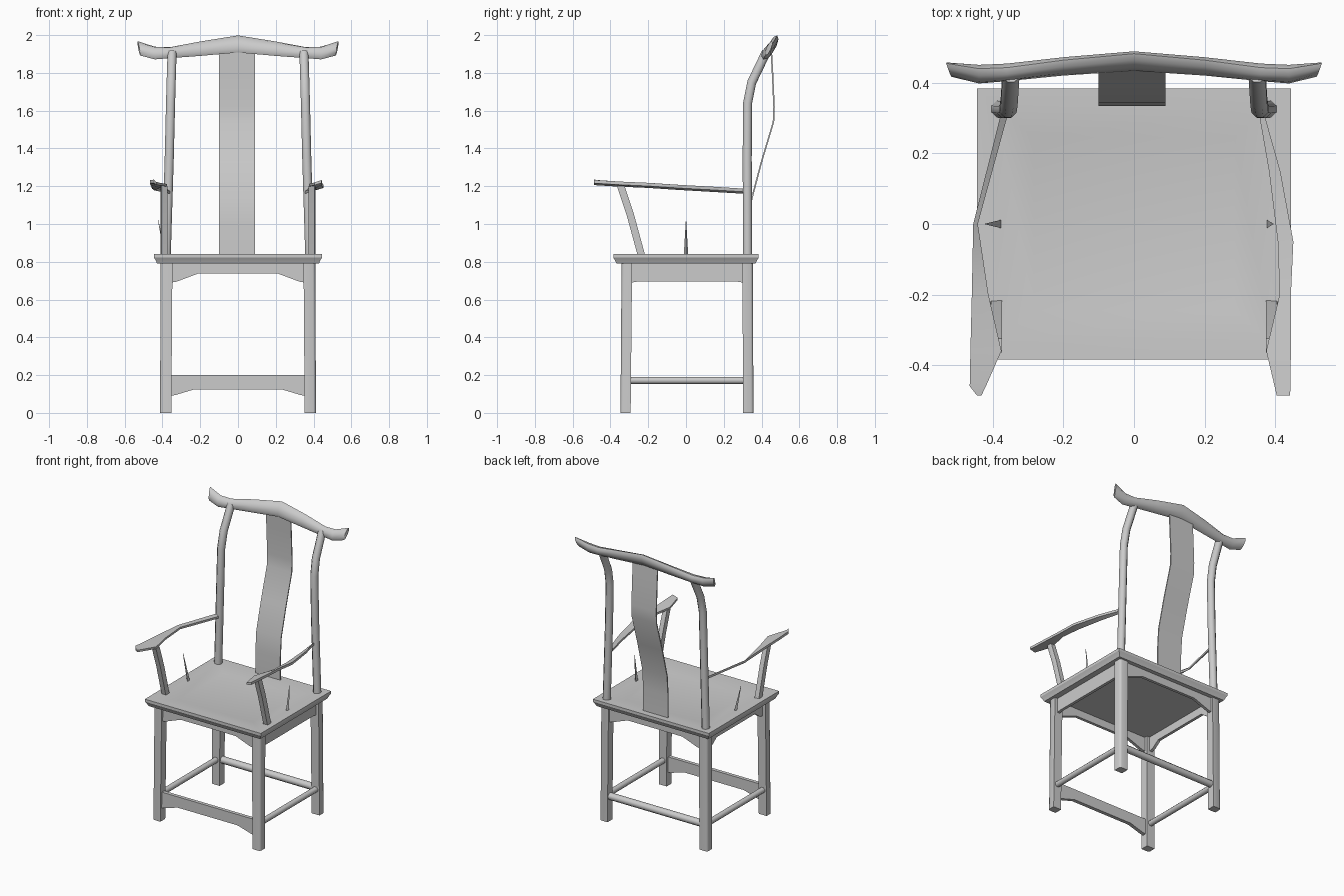
import bpy, bmesh, math
from mathutils import Vector

if "Cube" in bpy.data.objects:
    bpy.data.objects.remove(bpy.data.objects["Cube"])

wood = bpy.data.materials.new("light_grey")
wood.diffuse_color = (0.6, 0.6, 0.6, 1)
wood.use_nodes = True
wood.node_tree.nodes["Principled BSDF"].inputs["Base Color"].default_value = wood.diffuse_color


def finish(name, bm, smooth=35):
    bmesh.ops.recalc_face_normals(bm, faces=bm.faces)
    me = bpy.data.meshes.new(name)
    bm.to_mesh(me)
    bm.free()
    ob = bpy.data.objects.new(name, me)
    bpy.context.collection.objects.link(ob)
    me.materials.append(wood)
    bpy.ops.object.select_all(action='DESELECT')
    ob.select_set(True)
    bpy.context.view_layer.objects.active = ob
    bpy.ops.object.shade_smooth_by_angle(angle=math.radians(smooth))
    return ob


def loft(name, rings, smooth=50):
    """Skin a list of equal-length point rings and cap both ends."""
    bm = bmesh.new()
    rows = [[bm.verts.new(p) for p in r] for r in rings]
    n = len(rows[0])
    for a, b in zip(rows, rows[1:]):
        for i in range(n):
            bm.faces.new((a[i], a[(i + 1) % n], b[(i + 1) % n], b[i]))
    bm.faces.new(rows[0][::-1])
    bm.faces.new(rows[-1])
    return finish(name, bm, smooth)


def rod(name, points, radius, sides=8):
    """Round bar through points, with rings square to the path."""
    pts = [Vector(p) for p in points]
    rings = []
    for i, p in enumerate(pts):
        t = (pts[min(i + 1, len(pts) - 1)] - pts[max(i - 1, 0)]).normalized()
        u = t.cross(Vector((0, 0, 1)) if abs(t.z) < 0.7 else Vector((0, 1, 0))).normalized()
        v = t.cross(u)
        ang = [2 * math.pi * (k + 0.5) / sides for k in range(sides)]
        rings.append([p + radius * (math.cos(a) * u + math.sin(a) * v) for a in ang])
    return loft(name, rings)


def board(name, outline, thick, place):
    """Extrude a 2D outline (u, z); place maps (u, depth, z) to space."""
    return loft(name, [[place(u, d, z) for u, z in outline]
                       for d in (-thick / 2, thick / 2)], 30)


def arch(half, top, mid, foot, inner):
    """Rail outline whose lower edge drops to brackets at both ends."""
    return [(-half, top), (half, top), (half, foot), (half - 0.03, foot + 0.005),
            (inner, mid), (-inner, mid), (-half + 0.03, foot + 0.005), (-half, foot)]


def rect(x, y, z):
    return [(-x, -y, z), (x, -y, z), (x, y, z), (-x, y, z)]


# Seat: moulded edge with a shallow dished top
loft("seat", [rect(0.428, 0.368, 0.79), rect(0.436, 0.376, 0.808), rect(0.445, 0.385, 0.822),
              rect(0.445, 0.385, 0.84), rect(0.39, 0.335, 0.84), rect(0.285, 0.245, 0.822)], 30)

for s, side in ((-1, "left"), (1, "right")):
    # Square lower legs with softened outer corner
    for f, end, y0, y1 in ((-1, "front", -0.32, -0.313), (1, "back", 0.33, 0.326)):
        rings = []
        for z, x, y, h in ((0, 0.383, y0, 0.03), (0.8, 0.378, y1, 0.031)):
            k = 0.55 * h
            loop = [(-h, -h), (h, -h), (h, k), (0.85 * h, 0.85 * h), (k, h), (-h, h)]
            rings.append([(s * (x + a), y + f * b * 0.9, z) for a, b in loop])
        loft(end + "_leg_" + side, rings)

    # Back post, bending backwards near the top
    rod("back_post_" + side, [(s * 0.381, 0.326, 0.8), (s * 0.364, 0.324, 1.35),
                              (s * 0.357, 0.326, 1.64), (s * 0.354, 0.348, 1.75),
                              (s * 0.349, 0.425, 1.91)], 0.026)

    # Raked support below the arm
    loft("arm_support_" + side, [
        [(s * (0.39 + a), y + b, z) for a, b in
         ((-0.016, -0.02), (0.016, -0.02), (0.02, 0), (0.016, 0.02), (-0.016, 0.02))]
        for y, z in ((-0.235, 0.83), (-0.295, 1.05), (-0.345, 1.2))])

    # Slender spike at the middle of the seat side
    tip = 0.422 if s < 0 else 0.395
    loft("side_spindle_" + side, [
        [(s * 0.376, -0.012, 0.83), (s * 0.376, 0.012, 0.83), (s * 0.39, 0, 0.83)],
        [(s * tip, -0.001, 1.02), (s * tip, 0.001, 1.02), (s * (tip + 0.002), 0, 1.02)]])

    # Round side stretcher
    rod("side_stretcher_" + side, [(s * 0.382, -0.31, 0.172), (s * 0.382, 0.32, 0.172)], 0.02)

    # Side apron
    mid = 0.735 if s < 0 else 0.695
    board("side_apron_" + side, arch(0.295, 0.795, mid, 0.69, 0.21), 0.02,
          lambda u, d, z: (s * 0.378 + d, u + 0.007, z))

# Arms: flat tapering strips, rows of (y, inner x, outer x, z)
arms = {
    "left": (-1, [(0.31, 0.358, 0.378, 1.172), (0, 0.443, 0.456, 1.19),
                  (-0.2, 0.413, 0.46, 1.203), (-0.36, 0.376, 0.464, 1.21),
                  (-0.46, 0.42, 0.466, 1.217), (-0.487, 0.433, 0.445, 1.22)]),
    "right": (1, [(0.31, 0.355, 0.37, 1.172), (0.15, 0.383, 0.415, 1.182),
                  (-0.05, 0.408, 0.452, 1.193), (-0.2, 0.413, 0.445, 1.203),
                  (-0.36, 0.375, 0.445, 1.21), (-0.487, 0.405, 0.443, 1.218)]),
}
for side, (s, rows) in arms.items():
    loft("arm_" + side, [[(s * a, y, z - 0.012), (s * b, y, z - 0.002),
                          (s * b, y, z + 0.015), (s * a, y, z + 0.002)]
                         for y, a, b, z in rows], 40)

# Front and back aprons, and the shaped front stretcher
board("front_apron", arch(0.355, 0.795, 0.738, 0.69, 0.21), 0.02,
      lambda u, d, z: (u, -0.318 + d, z))
board("back_apron", arch(0.355, 0.795, 0.738, 0.69, 0.21), 0.02,
      lambda u, d, z: (u, 0.33 + d, z))
board("front_stretcher", arch(0.36, 0.2, 0.125, 0.09, 0.23), 0.025,
      lambda u, d, z: (u, -0.32 + d, z))
rod("back_stretcher", [(-0.37, 0.33, 0.172), (0.37, 0.33, 0.172)], 0.024)

# Back splat: thin S-curved panel
splat = [(0.338, 0.83), (0.338, 1.0), (0.347, 1.13), (0.4, 1.33), (0.463, 1.54),
         (0.466, 1.62), (0.458, 1.8), (0.45, 1.94)]
loft("back_splat", [[(-0.1, y - 0.004, z), (0.09, y - 0.004, z),
                     (0.09, y + 0.004, z), (-0.1, y + 0.004, z)] for y, z in splat])

# Crest rail: tilted oval section, rows of (x, y, z, half height, half depth)
half_rail = [(0, 0.462, 1.953, 0.05, 0.02), (0.2, 0.447, 1.928, 0.042, 0.021),
             (0.36, 0.43, 1.907, 0.032, 0.024), (0.44, 0.425, 1.905, 0.037, 0.024),
             (0.525, 0.438, 1.93, 0.042, 0.012)]
rail = [(-x, y, z, h, d) for x, y, z, h, d in half_rail[:0:-1]] + half_rail
tilt = math.radians(25)
rings = []
for x, y, z, h, d in rail:
    ring = []
    for k in range(8):
        a, b = h * math.cos(k * math.pi / 4), d * math.sin(k * math.pi / 4)
        # ends are sliced at an angle so the tips sweep backwards
        skew = (0.35 * b + 0.3 * a) * (1 if x > 0 else -1) if abs(x) > 0.5 else 0
        ring.append((x + skew * 0.6, y + a * math.sin(tilt) + b * math.cos(tilt),
                     z + a * math.cos(tilt) - b * math.sin(tilt)))
    rings.append(ring)
loft("crest_rail", rings, 60)
